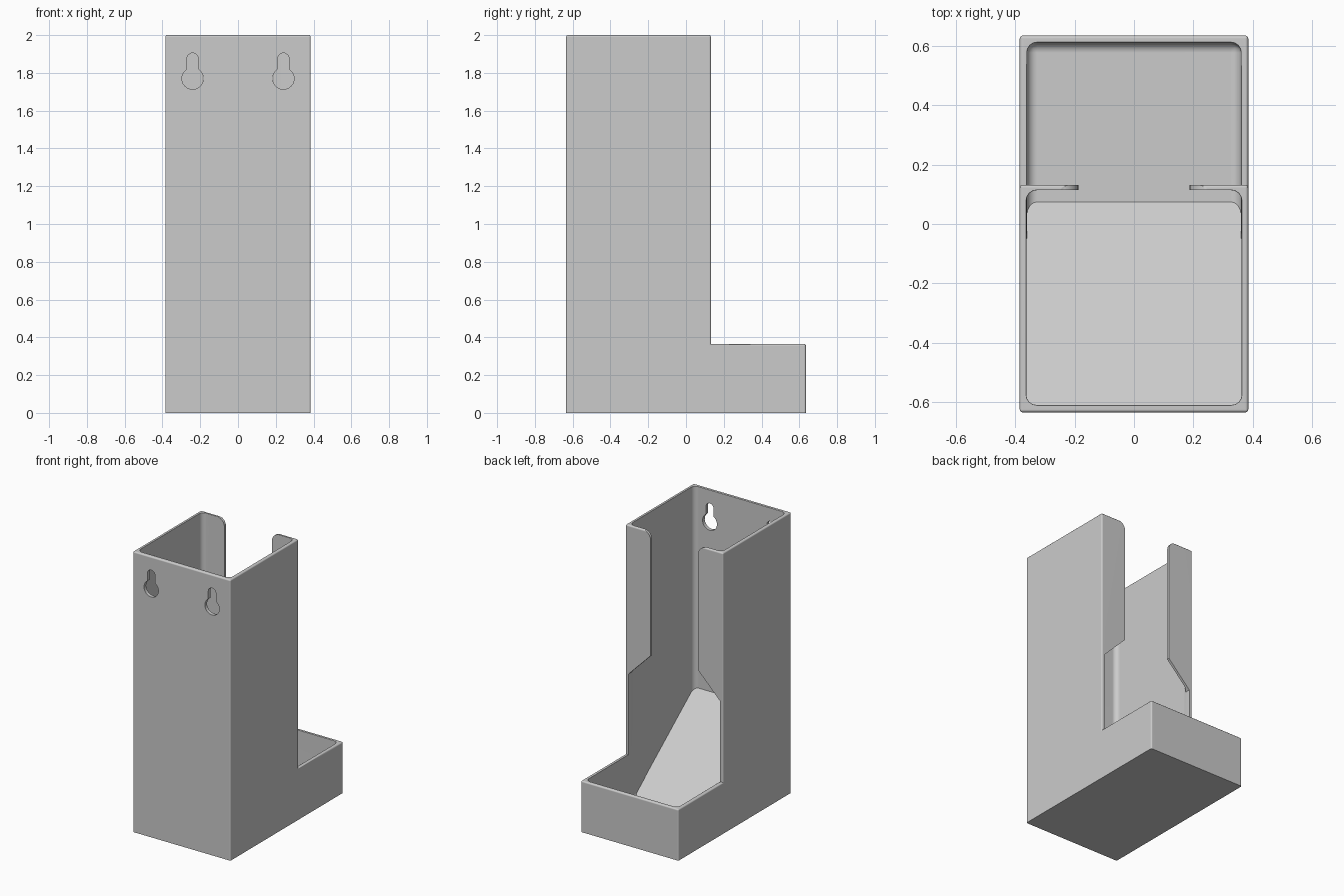
import bpy, bmesh, math

cube = bpy.data.objects.get("Cube")
if cube:
    bpy.data.objects.remove(cube, do_unlink=True)

grey = bpy.data.materials.new("plain grey")
grey.use_nodes = True
grey.diffuse_color = (0.6, 0.6, 0.6, 1)
grey.node_tree.nodes["Principled BSDF"].inputs["Base Color"].default_value = (0.6, 0.6, 0.6, 1)

HALF, DEPTH, WALL = 0.385, 0.635, 0.022
FRONT, RIM, TOP = 0.132, 0.365, 2.0


def prism(name, points, axis, lo, hi, bevel=0, segments=4, rule=None):
    """Extrude a closed profile along x or y, rounding the edges that pass the rule."""
    bm = bmesh.new()
    place = (lambda a, b, t: (t, a, b)) if axis == "x" else (lambda a, b, t: (a, t, b))
    face = bm.faces.new([bm.verts.new(place(a, b, lo)) for a, b in points])
    out = bmesh.ops.extrude_face_region(bm, geom=[face])
    for item in out["geom"]:
        if isinstance(item, bmesh.types.BMVert):
            item.co["xy".index(axis)] = hi
    bmesh.ops.recalc_face_normals(bm, faces=bm.faces)
    if bevel:
        edges = [e for e in bm.edges if rule is None or rule(e)]
        bmesh.ops.bevel(bm, geom=edges, offset=bevel, segments=segments,
                        profile=0.5, affect="EDGES")
    mesh = bpy.data.meshes.new(name)
    bm.to_mesh(mesh)
    bm.free()
    mesh.materials.append(grey)
    obj = bpy.data.objects.new(name, mesh)
    bpy.context.collection.objects.link(obj)
    return obj


def box(y0, y1, z0, z1):
    return [(y0, z0), (y1, z0), (y1, z1), (y0, z1)]


def arc(cx, cz, r, start, end, n):
    steps = [math.radians(start + (end - start) * i / n) for i in range(n + 1)]
    return [(cx + r * math.cos(a), cz + r * math.sin(a)) for a in steps]


def activate(obj):
    bpy.ops.object.select_all(action="DESELECT")
    obj.select_set(True)
    bpy.context.view_layer.objects.active = obj


def cut(target, cutter):
    mod = target.modifiers.new("cut", "BOOLEAN")
    mod.operation, mod.solver, mod.object = "DIFFERENCE", "EXACT", cutter
    activate(target)
    bpy.ops.object.modifier_apply(modifier=mod.name)
    bpy.data.objects.remove(cutter, do_unlink=True)


# Outer L-shaped body, rounded everywhere but the base and the inside step
def outer_edge(e):
    mid = (e.verts[0].co + e.verts[1].co) / 2
    step = abs(mid.y - FRONT) < 0.001 and abs(mid.z - RIM) < 0.001
    return mid.z > 0.001 and not step


profile = [(-DEPTH, 0), (DEPTH, 0), (DEPTH, RIM), (FRONT, RIM), (FRONT, TOP), (-DEPTH, TOP)]
body = prism("dispenser_body", profile, "x", -HALF, HALF, 0.01, 3, outer_edge)

# Tall storage shaft and low tray hollows
inner = DEPTH - WALL - 0.003
cut(body, prism("shaft_cutter", box(-inner, 0.114, 0.1, 2.3), "x", -0.363, 0.363, 0.035))
cut(body, prism("tray_cutter", box(-0.5, inner + 0.002, 0.03, 0.45), "x", -0.361, 0.361, 0.035))

# Opening between the two retaining flanges
side = [(0.3605, 0.2), (0.3605, 0.94), (0.187, 1.115)]
side += arc(0.247, 1.94, 0.06, 180, 90, 6) + [(0.247, 2.2)]
opening = side + [(-x, z) for x, z in reversed(side)]
cut(body, prism("opening_cutter", opening, "y", 0.078, 0.3))

# Keyhole hanging slots
for x in (-0.24, 0.24):
    keyhole = arc(x, 1.77, 0.057, 122, 418, 24) + arc(x, 1.875, 0.03, 0, 180, 12)
    cut(body, prism("keyhole_cutter", keyhole, "y", -0.8, -0.55))

# Soften the inner rims of the shaft and tray
bm = bmesh.new()
bm.from_mesh(body.data)
rims = [e for e in bm.edges if len(e.link_faces) == 2
        and e.calc_face_angle(0) > math.radians(60)
        and any(all(abs(v.co.z - h) < 0.0005 for v in e.verts) for h in (TOP, RIM))
        and not all(abs(v.co.y - FRONT) < 0.001 for v in e.verts)]
bmesh.ops.bevel(bm, geom=rims, offset=0.007, segments=3, profile=0.5,
                affect="EDGES", clamp_overlap=True)
bm.to_mesh(body.data)
bm.free()

# Sloped ramp that feeds the tray
slope = 0.78
ramp = prism("feed_ramp", [(-0.62, 0.015), (0.094, 0.015), (-0.62, 0.03 + slope * 0.695)],
             "x", -0.37, 0.37)

for obj in (body, ramp):
    activate(obj)
    bpy.ops.object.shade_smooth_by_angle(angle=math.radians(35))
    normals = obj.modifiers.new("even shading", "WEIGHTED_NORMAL")
    normals.keep_sharp = True
